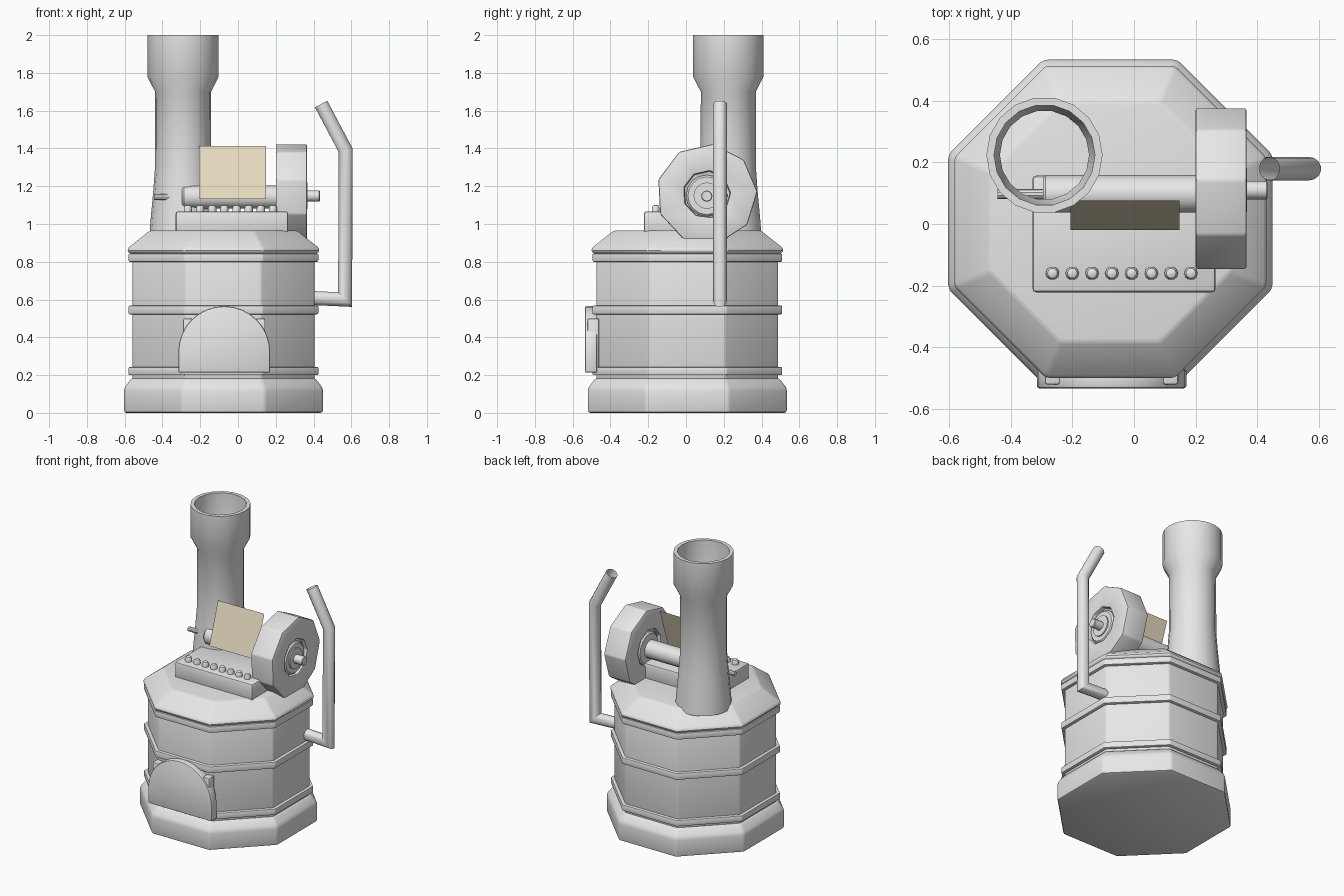
import bpy, bmesh, math
from mathutils import Vector

if "Cube" in bpy.data.objects:
    bpy.data.objects.remove(bpy.data.objects["Cube"])

def material(name, col):
    m = bpy.data.materials.new(name)
    m.diffuse_color = (*col, 1)
    m.use_nodes = True
    m.node_tree.nodes["Principled BSDF"].inputs["Base Color"].default_value = m.diffuse_color
    return m

METAL = material("grey metal", (0.8, 0.8, 0.8))
PAPER = material("cream paper", (0.8, 0.71, 0.53))
CX, CY = -0.077, 0.007                      # axis of the octagonal boiler
K8 = 1 / math.cos(math.pi / 8)              # apothem to corner radius

def finish(name, bm, mat=METAL, bevel=0, segments=2):
    bmesh.ops.recalc_face_normals(bm, faces=bm.faces)
    me = bpy.data.meshes.new(name)
    bm.to_mesh(me)
    bm.free()
    me.materials.append(mat)
    ob = bpy.data.objects.new(name, me)
    bpy.context.collection.objects.link(ob)
    bpy.ops.object.select_all(action='DESELECT')
    ob.select_set(True)
    bpy.context.view_layer.objects.active = ob
    if bevel:
        mod = ob.modifiers.new("bevel", 'BEVEL')
        mod.width, mod.segments, mod.limit_method = bevel, segments, 'ANGLE'
        mod.angle_limit = math.radians(25)
        bpy.ops.object.modifier_apply(modifier=mod.name)
    bpy.ops.object.shade_smooth_by_angle(angle=math.radians(35))
    return ob

def lathe(name, profile, sides, centre, start=0, axis='z', caps=True, bevel=0):
    """Spin (radius, height) points about z or x through centre."""
    bm = bmesh.new()
    rings = []
    for r, h in profile:
        ring = []
        for i in range(sides):
            a = math.radians(start) + 2 * math.pi * i / sides
            c, s = r * math.cos(a), r * math.sin(a)
            p = (c, s, h) if axis == 'z' else (h, c, s)
            ring.append(bm.verts.new(Vector(p) + Vector(centre)))
        rings.append(ring)
    for a, b in zip(rings, rings[1:]):
        for i in range(sides):
            j = (i + 1) % sides
            bm.faces.new((a[i], a[j], b[j], b[i]))
    if caps:
        bm.faces.new(rings[0])
        bm.faces.new(rings[-1])
    return finish(name, bm, bevel=bevel)

def octagon(name, profile, caps=True, bevel=0.01):
    return lathe(name, [(r * K8, z) for r, z in profile], 8, (CX, CY, 0), 22.5, caps=caps, bevel=bevel)

def box(name, lo, hi, bevel=0.012):
    bm = bmesh.new()
    bmesh.ops.create_cube(bm, size=1)
    for v in bm.verts:
        v.co = [(l + h) / 2 + c * (h - l) for l, h, c in zip(lo, hi, v.co)]
    return finish(name, bm, bevel=bevel)

# Boiler: foot, drum, bands and lid
octagon("foot", [(0.527, 0), (0.527, 0.13), (0.485, 0.185), (0.46, 0.185)], bevel=0.014)
octagon("drum", [(0.481, 0.17), (0.481, 0.86)])
for i, (z0, z1) in enumerate([(0.2, 0.243), (0.522, 0.568), (0.8, 0.843)]):
    octagon(f"band_{i + 1}", [(0.47, z0), (0.502, z0), (0.502, z1), (0.47, z1)], caps=False, bevel=0.006)
octagon("lid", [(0.49, 0.843), (0.507, 0.85), (0.507, 0.872), (0.39, 0.965)], bevel=0.014)

# Chimney: flared open pipe with a wide collar
lathe("chimney", [(0.178, 0.94), (0.172, 1.02), (0.158, 1.17), (0.149, 1.29), (0.148, 1.7),
                  (0.189, 1.78), (0.189, 2.0), (0.164, 2.0), (0.162, 1.79), (0.145, 1.71)],
      18, (-0.291, 0.224, 0), caps=False)

# Keyboard box with a row of buttons
box("keyboard_box", (-0.33, -0.222, 0.95), (0.265, 0.157, 1.067))
for i in range(8):
    lathe(f"button_{i + 1}", [(0.022, 1.06), (0.022, 1.085), (0.016, 1.097), (0.006, 1.101)],
          10, (-0.265 + i * 0.0643, -0.16, 0))

# Paper roller and its axle ends
AXIS = (0, 0.098, 1.143)
lathe("roller", [(0.052, -0.296), (0.061, -0.287), (0.061, 0.25)], 16, AXIS, axis='x')
lathe("axle_left", [(0.016, -0.444), (0.016, -0.28)], 10, AXIS, axis='x')
lathe("axle_right", [(0.03, 0.3), (0.03, 0.43), (0.026, 0.434)], 12, (0, 0.11, 1.148), axis='x')

# Nine-sided flywheel, recessed around a round hub on both sides
WHEEL = (0, 0.11, 1.157)
lathe("flywheel", [(0.125, 0.23), (0.125, 0.2), (0.268, 0.2), (0.268, 0.366), (0.125, 0.366), (0.125, 0.336)],
      9, WHEEL, 3, axis='x', bevel=0.008)
lathe("flywheel_hub", [(0.1, 0.205), (0.11, 0.215), (0.11, 0.35), (0.1, 0.36), (0.07, 0.36), (0.07, 0.368)],
      16, (0, 0.11, 1.15), axis='x')

# Sheet of paper leaning back over the roller
bm = bmesh.new()
bm.faces.new([bm.verts.new(p) for p in ((-0.206, -0.019, 1.132), (0.148, -0.019, 1.132),
                                        (0.148, 0.076, 1.412), (-0.206, 0.076, 1.412))])
bmesh.ops.solidify(bm, geom=bm.faces[:], thickness=0.003)
finish("paper_sheet", bm, PAPER)

# Arched furnace door with two posts behind it
bm = bmesh.new()
R, ZC = 0.243, 0.322
outline = [(-R, 0.213), (R, 0.213)] + [(R * math.cos(math.pi * i / 16), ZC + R * math.sin(math.pi * i / 16))
                                       for i in range(17)]
front = bm.faces.new([bm.verts.new((-0.073 + x, -0.534, z)) for x, z in outline])
moved = bmesh.ops.extrude_face_region(bm, geom=[front])["geom"]
for v in moved:
    if isinstance(v, bmesh.types.BMVert):
        v.co.y = -0.472
if not front.is_valid or len(bm.faces) < len(outline) + 2:
    bm.faces.new([v for v in bm.verts if v.co.y < -0.5][:len(outline)])
finish("furnace_door", bm, bevel=0.008)
for side in (-1, 1):
    x = -0.073 + side * 0.192
    box(f"door_post_{'left' if side < 0 else 'right'}", (x - 0.025, -0.522, 0.225), (x + 0.025, -0.46, 0.5), 0.008)

# Bent side pipe: mitred rings swept along a path in the xz plane, open at the top
path = [Vector(p) for p in ((0.35, 0.18, 0.61), (0.567, 0.18, 0.6), (0.57, 0.18, 1.39), (0.44, 0.18, 1.635))]
bm = bmesh.new()
rings = []
for k, p in enumerate(path):
    d0 = (p - path[k - 1]).normalized() if k else None
    d1 = (path[k + 1] - p).normalized() if k < len(path) - 1 else None
    t = ((d0 or d1) + (d1 or d0)).normalized()
    side = Vector((0, 1, 0)).cross(t) / t.dot(d0 or d1)
    rings.append([bm.verts.new(p + 0.038 * (math.cos(a) * Vector((0, 1, 0)) + math.sin(a) * side))
                  for a in (2 * math.pi * i / 14 for i in range(14))])
for a, b in zip(rings, rings[1:]):
    for i in range(14):
        j = (i + 1) % 14
        bm.faces.new((a[i], a[j], b[j], b[i]))
finish("side_pipe", bm)
